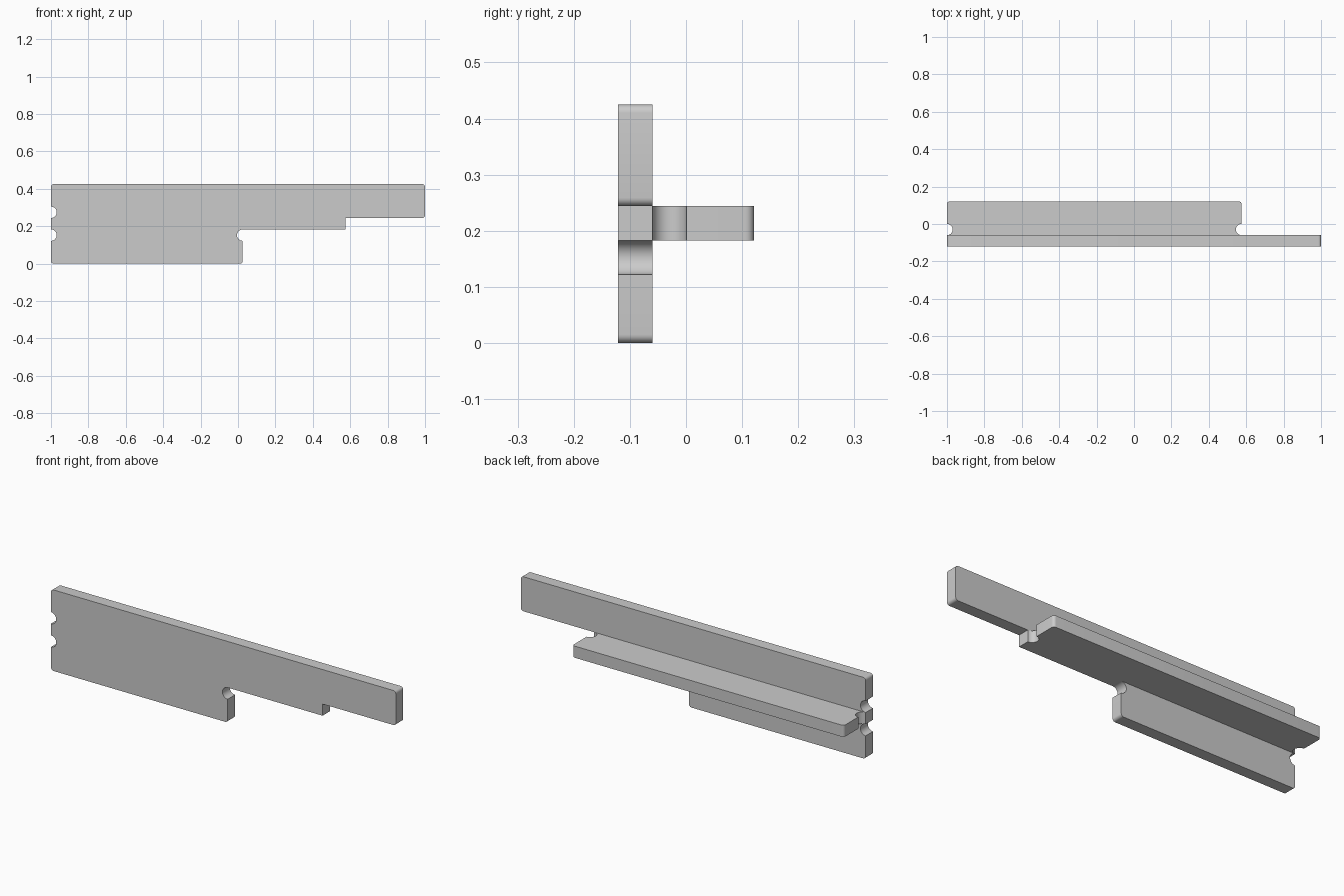
import bpy
import bmesh
import math
from mathutils import Vector

T = 0.061        # board thickness
R = T / 2        # notch radius
FILLET = 0.015   # rounded corner radius
FRONT, BACK = -0.121, 0.121
LEVEL = 0.183    # underside of the shelf

cube = bpy.data.objects.get("Cube")
if cube:
    bpy.data.objects.remove(cube)

grey = bpy.data.materials.new("plain grey")
grey.use_nodes = True
colour = (0.6, 0.6, 0.6, 1)
grey.diffuse_color = colour
grey.node_tree.nodes["Principled BSDF"].inputs["Base Color"].default_value = colour


def rounded(x, y, sx, sy, steps=6):
    """Outer corner; sx, sy point outwards. Runs from the x side to the y side."""
    cx, cy = x - sx * FILLET, y - sy * FILLET
    turns = [math.pi / 2 * i / steps for i in range(steps + 1)]
    return [(cx + sx * FILLET * math.cos(a), cy + sy * FILLET * math.sin(a)) for a in turns]


def notch(x, y, side, steps=16):
    """Half-round bite into a vertical edge; side 1 goes up, side -1 goes down."""
    turns = [math.pi * i / steps for i in range(steps + 1)]
    return [(x - side * R * math.sin(a), y - side * R * math.cos(a)) for a in turns]


def board(name, outline, place, depth):
    """Extrude an outline along depth, place maps outline points to 3D."""
    bm = bmesh.new()
    face = bm.faces.new([bm.verts.new(place(u, v)) for u, v in outline])
    new = bmesh.ops.extrude_face_region(bm, geom=[face])["geom"]
    moved = [e for e in new if isinstance(e, bmesh.types.BMVert)]
    bmesh.ops.translate(bm, verts=moved, vec=Vector(depth))
    bmesh.ops.recalc_face_normals(bm, faces=bm.faces)
    mesh = bpy.data.meshes.new(name)
    bm.to_mesh(mesh)
    bm.free()
    mesh.materials.append(grey)
    obj = bpy.data.objects.new(name, mesh)
    bpy.context.collection.objects.link(obj)
    bpy.ops.object.select_all(action="DESELECT")
    obj.select_set(True)
    bpy.context.view_layer.objects.active = obj
    bpy.ops.object.shade_smooth_by_angle(angle=math.radians(30))
    return obj


# Upright board with stepped right end, counter-clockwise from bottom left
upright = (
    rounded(-1, 0, -1, -1)
    + rounded(0.025, 0, 1, -1)[::-1]
    + notch(0.025, LEVEL - R, 1)
    + [(0.575, LEVEL), (0.575, LEVEL + T)]
    + rounded(1, LEVEL + T, 1, -1)[::-1]
    + rounded(1, 0.425, 1, 1)
    + rounded(-1, 0.425, -1, 1)[::-1]
    + notch(-1, LEVEL + T + R, -1)
    + notch(-1, LEVEL - R, -1)
)
board("upright_board", upright, lambda u, v: (u, FRONT, v), (0, T, 0))

# Shelf behind the upright, with relief notches beside the joint
joint = FRONT + T
shelf = (
    notch(0.575, joint + R, 1)
    + rounded(0.575, BACK, 1, 1)
    + rounded(-1, BACK, -1, 1)[::-1]
    + notch(-1, joint + R, -1)
)
board("shelf_board", shelf, lambda u, v: (u, v, LEVEL), (0, 0, T))
